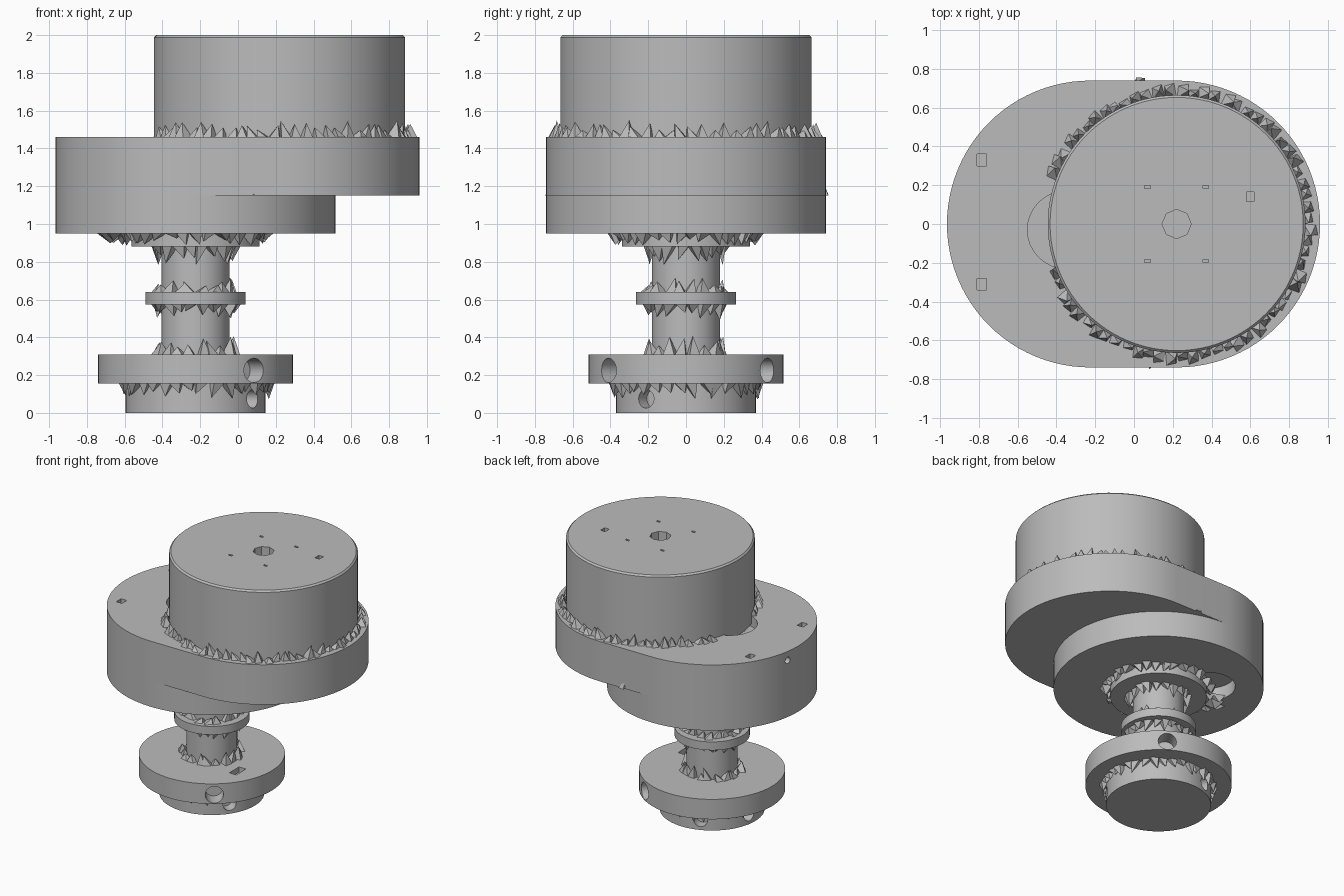
import bpy, bmesh, math, random
from mathutils import Matrix, Vector

random.seed(4)
cube = bpy.data.objects.get("Cube")
if cube:
    bpy.data.objects.remove(cube, do_unlink=True)

SHAFT_X, MOTOR_X = -0.225, 0.22
grey = bpy.data.materials.new("plain grey")
grey.use_nodes = True
grey.diffuse_color = (0.5, 0.5, 0.5, 1)
grey.node_tree.nodes["Principled BSDF"].inputs["Base Color"].default_value = (0.5, 0.5, 0.5, 1)


def make(name, bm):
    bmesh.ops.recalc_face_normals(bm, faces=bm.faces)
    mesh = bpy.data.meshes.new(name)
    bm.to_mesh(mesh)
    bm.free()
    mesh.materials.append(grey)
    ob = bpy.data.objects.new(name, mesh)
    bpy.context.collection.objects.link(ob)
    return ob


def extrude(name, outline, z0, z1):
    bm = bmesh.new()
    face = bm.faces.new([bm.verts.new((x, y, z0)) for x, y in outline])
    out = bmesh.ops.extrude_face_region(bm, geom=[face])
    top = [v for v in out["geom"] if isinstance(v, bmesh.types.BMVert)]
    bmesh.ops.translate(bm, verts=top, vec=(0, 0, z1 - z0))
    return make(name, bm)


def arc(cx, r, start, end, n, cy=0):
    steps = [math.radians(start + (end - start) * i / n) for i in range(n + 1)]
    return [(cx + r * math.cos(a), cy + r * math.sin(a)) for a in steps]


def disc(name, cx, r, z0, z1, n=96, cy=0):
    return extrude(name, arc(cx, r, 0, 360, n, cy)[:-1], z0, z1)


def box(name, x, y, z, sx, sy, sz):
    h = sx / 2, sy / 2
    pts = [(x - h[0], y - h[1]), (x + h[0], y - h[1]), (x + h[0], y + h[1]), (x - h[0], y + h[1])]
    return extrude(name, pts, z - sz / 2, z + sz / 2)


def radial_hole(r_rim, angle, z, r, depth):
    # Cylinder lying along a radius of the shaft axis
    a = math.radians(angle)
    d = Vector((math.cos(a), math.sin(a), 0))
    ob = disc("hole_cutter", 0, r, -depth, depth, 16)
    turn = d.to_track_quat("Z", "Y").to_matrix().to_4x4()
    ob.data.transform(Matrix.Translation(Vector((SHAFT_X, 0, z)) + d * r_rim) @ turn)
    return ob


def cut(ob, cutters):
    for c in cutters:
        c.hide_render = True
        mod = ob.modifiers.new("cut", "BOOLEAN")
        mod.operation, mod.object, mod.solver = "DIFFERENCE", c, "EXACT"
        bpy.context.view_layer.objects.active = ob
        bpy.ops.object.modifier_apply(modifier=mod.name)
        bpy.data.objects.remove(c, do_unlink=True)


def teeth(name, cx, r, z, out, height, n, start=0, end=360, limit=None):
    # Ragged wedges filling the corner between a cylinder and a flat face
    bm = bmesh.new()
    step = math.radians(end - start) / n
    for i in range(n):
        a = math.radians(start) + step * (i + random.uniform(-0.2, 0.2))
        reach = out * random.uniform(0.5, 1.1)
        if limit:
            reach = min(reach, limit * max(math.cos(a), 0.02))
        rise = height * random.uniform(0.45, 1.1)
        lean = random.choice((0.1, 0.5, 0.9))
        spots = [(0, r - 0.01, 0), (1.1, r - 0.01, 0), (0.2, r + reach, 0),
                 (1, r + reach * 0.8, 0), (lean, r + reach * 0.45, rise)]
        v = [bm.verts.new((cx + q * math.cos(a + t * step), q * math.sin(a + t * step), z + h))
             for t, q, h in spots]
        for f in ((0, 1, 3, 2), (0, 1, 4), (1, 3, 4), (3, 2, 4), (2, 0, 4)):
            bm.faces.new([v[k] for k in f])
    return make(name, bm)


# Motor housing with chamfered top edge, centre socket and small screw recesses
motor = disc("motor_housing", MOTOR_X, 0.665, 1.4, 2.0)
bm = bmesh.new()
bm.from_mesh(motor.data)
rim = [e for e in bm.edges if all(v.co.z > 1.99 for v in e.verts)]
bmesh.ops.bevel(bm, geom=rim, offset=0.012, segments=1, affect="EDGES")
bm.to_mesh(motor.data)
bm.free()
screws = [box("slot_cutter", MOTOR_X + sx * 0.15, sy * 0.19, 2, 0.03, 0.015, 0.04)
          for sx in (-1, 1) for sy in (-1, 1)]
cut(motor, screws + [disc("socket_cutter", MOTOR_X, 0.075, 1.9, 2.1, 8),
                     box("pin_cutter", 0.6, 0.14, 2, 0.04, 0.05, 0.06)])

# Stadium-shaped gearbox over a round lower half
outline = arc(MOTOR_X, 0.74, -90, 90, 48) + arc(SHAFT_X, 0.74, 90, 270, 48)
gearbox = extrude("gearbox_upper", outline, 1.15, 1.46)
cut(gearbox, [box("pin_cutter", -0.785, y, 1.46, 0.05, 0.06, 0.08) for y in (0.33, -0.31)]
    + [radial_hole(0.74, 171, 1.39, 0.025, 0.04),
       disc("pit_cutter", -0.35, 0.2, 1.38, 1.6, 32, -0.03)])
lower = disc("gearbox_lower", SHAFT_X, 0.74, 0.95, 1.15)
cut(lower, [disc("recess_cutter", -0.47, 0.2, 0.8, 1.05, 32, 0.24)])

# Shaft assembly
disc("bearing_flange", SHAFT_X, 0.34, 0.88, 0.96)
disc("shaft", SHAFT_X, 0.18, 0.25, 0.9, 64)
disc("shaft_collar", SHAFT_X, 0.265, 0.575, 0.64, 64)
hub = disc("hub_disc", SHAFT_X, 0.515, 0.155, 0.31)
cut(hub, [radial_hole(0.515, a, 0.225, 0.065, 0.12) for a in (-53, 57)]
    + [box("slot_cutter", 0.095, -0.14, 0.31, 0.06, 0.12, 0.08)])
foot = disc("hub_foot", SHAFT_X, 0.37, 0, 0.16)
cut(foot, [radial_hole(0.37, a, 0.075, 0.05, 0.08) for a in (-35, 112, 170)])

# Ragged fillets at each step
ragged = [
    teeth("motor_fillet", MOTOR_X, 0.665, 1.46, 0.06, 0.08, 64, -160, 160),
    teeth("overhang_fillet", SHAFT_X, 0.74, 1.15, 0.07, 0.07, 36, -72, 72, 0.4),
    teeth("flange_fillet", SHAFT_X, 0.34, 0.95, 0.07, -0.06, 34),
    teeth("shaft_top_fillet", SHAFT_X, 0.18, 0.88, 0.06, -0.09, 20),
    teeth("collar_top_fillet", SHAFT_X, 0.18, 0.64, 0.06, 0.07, 20),
    teeth("collar_bottom_fillet", SHAFT_X, 0.18, 0.575, 0.06, -0.08, 20),
    teeth("shaft_base_fillet", SHAFT_X, 0.18, 0.31, 0.06, 0.09, 20),
    teeth("foot_fillet", SHAFT_X, 0.37, 0.155, 0.045, -0.08, 36),
    teeth("recess_spur", SHAFT_X, 0.4, 0.955, 0.14, -0.07, 4, 150, 185),
]

# Smooth the round walls, keep the ragged teeth flat
for ob in bpy.context.scene.objects:
    ob.select_set(ob.type == "MESH" and ob not in ragged)
bpy.context.view_layer.objects.active = motor
bpy.ops.object.shade_smooth_by_angle(angle=math.radians(30))
